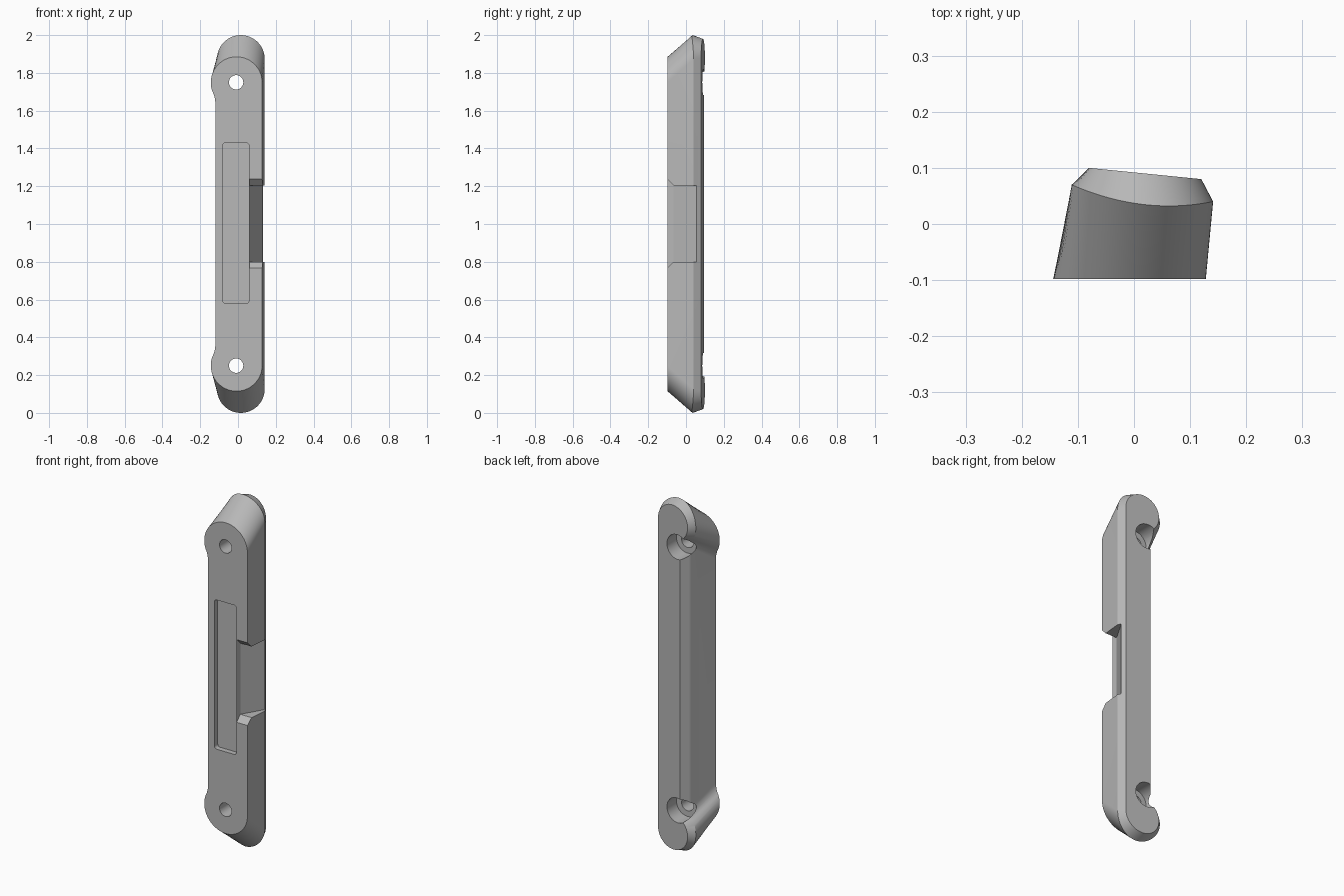
import bpy, bmesh, math
from mathutils import Vector

cube = bpy.data.objects.get("Cube")
if cube:
    bpy.data.objects.remove(cube, do_unlink=True)

# Single grey material
grey = bpy.data.materials.new("grey_plastic")
grey.use_nodes = True
grey.diffuse_color = (0.48, 0.48, 0.48, 1)
grey.node_tree.nodes["Principled BSDF"].inputs["Base Color"].default_value = (0.48, 0.48, 0.48, 1)


def loft(name, rings):
    """Closed solid through rings that all have the same number of points."""
    bm = bmesh.new()
    loops = [[bm.verts.new(p) for p in ring] for ring in rings]
    n = len(rings[0])
    for a, b in zip(loops, loops[1:]):
        for i in range(n):
            j = (i + 1) % n
            bm.faces.new((a[i], a[j], b[j], b[i]))
    bm.faces.new(loops[0])
    bm.faces.new(loops[-1])
    bmesh.ops.recalc_face_normals(bm, faces=bm.faces)
    mesh = bpy.data.meshes.new(name)
    bm.to_mesh(mesh)
    bm.free()
    mesh.materials.append(grey)
    obj = bpy.data.objects.new(name, mesh)
    bpy.context.scene.collection.objects.link(obj)
    return obj


def outline(cx, r, top, waist, depth):
    """Bar outline: round end lugs, straight on one side, waisted on the other."""
    zc = top - r
    phi = math.pi + math.acos((cx - waist) / r)
    end = phi - 0.25
    half = [Vector((cx + r * math.cos(end * i / 40), zc + r * math.sin(end * i / 40)))
            for i in range(41)]
    a = half[-1]
    b = Vector((waist, zc + r * math.sin(phi)))
    c = b - Vector((0, 0.035))
    for i in range(1, 9):
        t = i / 8
        half.append(a * (1 - t) ** 2 + b * 2 * t * (1 - t) + c * t * t)
    pts = half + [Vector((p.x, 2 - p.y)) for p in reversed(half)]
    return [(p.x, depth(p.x), p.y) for p in pts]


def rim_depth(x):
    c = (x - 0.015) / 0.126
    return 0.035 - 0.015 * c + 0.02 * c * c


def disc(x, y, z, r, n=40):
    return [(x + r * math.cos(math.tau * i / n), y, z + r * math.sin(math.tau * i / n))
            for i in range(n)]


def rounded_rect(x0, x1, z0, z1, r, y):
    pts = []
    for k, (x, z) in enumerate([(x1 - r, z1 - r), (x0 + r, z1 - r), (x0 + r, z0 + r), (x1 - r, z0 + r)]):
        for i in range(7):
            a = math.pi / 2 * (k + i / 6)
            pts.append((x + r * math.cos(a), y, z + r * math.sin(a)))
    return pts


# Main bar: front outline, wide rim, chamfered tilted back
bar = loft("mounting_bar", [
    outline(-0.008, 0.136, 1.885, -0.12, lambda x: -0.098),
    outline(0.015, 0.126, 2.0, -0.065, rim_depth),
    outline(0.02, 0.10, 1.98, -0.03, lambda x: 0.092 - 0.1 * x),
])

cutters = []
# Screw holes with wide counterbores from the back
for z in (0.25, 1.75):
    cutters.append(loft("screw_hole", [disc(-0.01, y, z, 0.038) for y in (-0.2, 0.05)]))
    cutters.append(loft("counterbore", [disc(-0.01, y, z, 0.07) for y in (0.0, 0.2)]))

# Shallow front recess
cutters.append(loft("front_recess", [rounded_rect(-0.08, 0.058, 0.58, 1.43, 0.015, y)
                                     for y in (-0.2, -0.068)]))

# Side notch with sloped floor, and its flared front edges
floor = [(0.06, -0.2), (0.06, -0.065), (0.13, 0.055), (0.3, 0.06), (0.3, -0.2)]
cutters.append(loft("side_notch", [[(x, y, z) for x, y in floor] for z in (0.8, 1.205)]))
flare = [(-0.135, 0.73), (-0.065, 0.8), (-0.065, 1.205), (-0.135, 1.275)]
cutters.append(loft("notch_flare", [[(x, y, z) for y, z in flare] for x in (0.06, 0.3)]))

bpy.ops.object.select_all(action='DESELECT')
bpy.context.view_layer.objects.active = bar
bar.select_set(True)
for cutter in cutters:
    cutter.hide_render = True
    mod = bar.modifiers.new("cut", 'BOOLEAN')
    mod.operation = 'DIFFERENCE'
    mod.solver = 'EXACT'
    mod.object = cutter
    bpy.ops.object.modifier_apply(modifier=mod.name)
    bpy.data.objects.remove(cutter, do_unlink=True)

bpy.ops.object.shade_smooth_by_angle(angle=math.radians(25))
